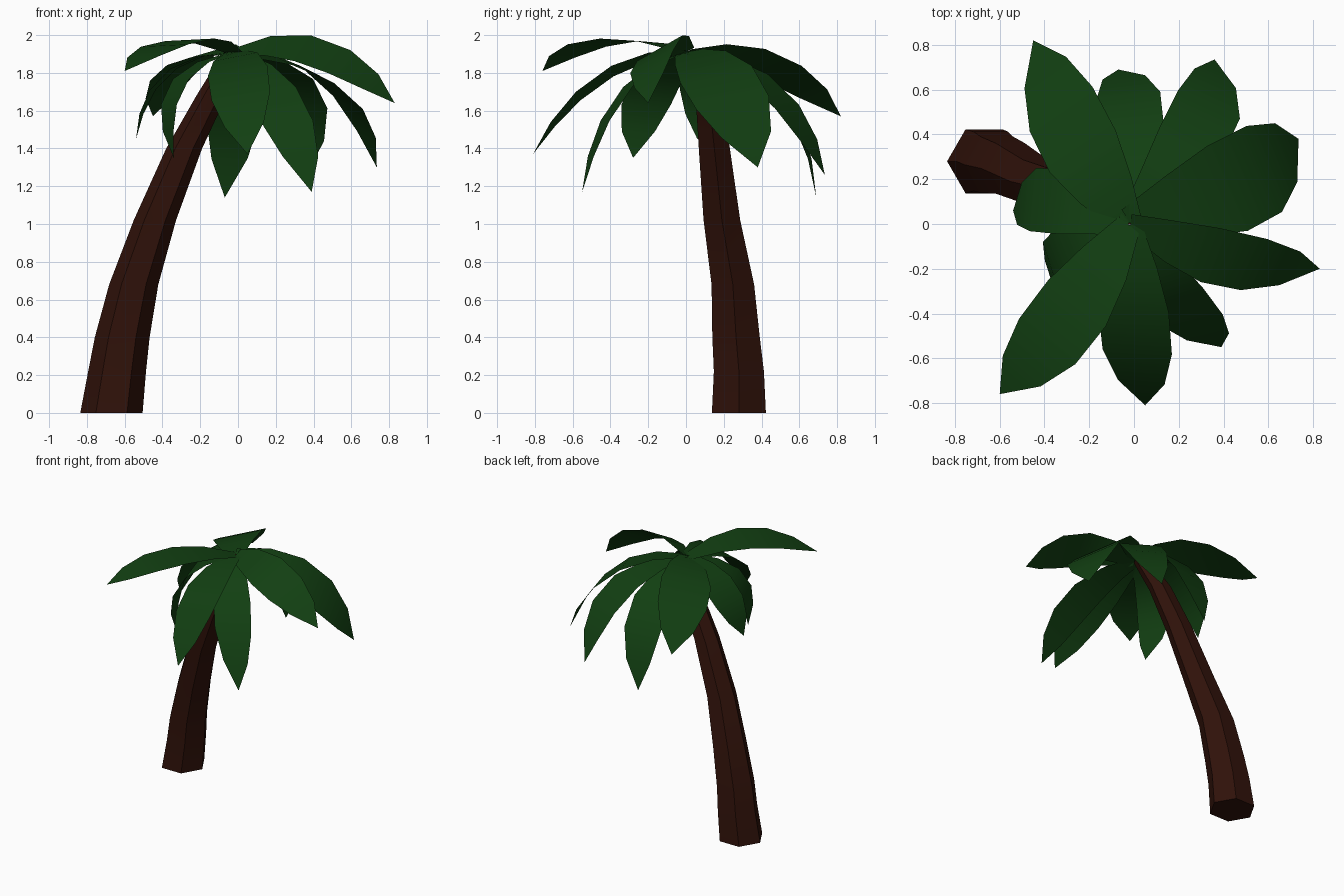
import bpy, math
from mathutils import Vector, Matrix

if "Cube" in bpy.data.objects:
    bpy.data.objects.remove(bpy.data.objects["Cube"])

def material(name, rgb):
    m = bpy.data.materials.new(name)
    m.diffuse_color = (*rgb, 1)
    m.use_nodes = True
    m.node_tree.nodes["Principled BSDF"].inputs["Base Color"].default_value = m.diffuse_color
    return m

def add_mesh(name, verts, faces, mat):
    me = bpy.data.meshes.new(name)
    me.from_pydata(verts, [], faces)
    me.update()
    ob = bpy.data.objects.new(name, me)
    bpy.context.collection.objects.link(ob)
    me.materials.append(mat)
    bpy.context.view_layer.objects.active = ob
    ob.select_set(True)
    bpy.ops.object.shade_smooth_by_angle(angle=math.radians(30))
    ob.select_set(False)
    return ob

green = material("leaf_green", (0.006, 0.05, 0.006))
brown = material("bark_brown", (0.03, 0.006, 0.003))

# Trunk: leaning, tapering six-sided tube (x, y, z, radius)
rings = [(-.67, .28, 0, .165), (-.64, .28, .22, .153), (-.613, .265, .4, .145),
         (-.552, .248, .68, .13), (-.44, .19, 1.02, .112), (-.285, .15, 1.4, .095),
         (-.14, .12, 1.68, .08), (-.03, .05, 1.89, .06)]
N = 6
verts = [(x + r * math.cos(math.tau * i / N), y + r * math.sin(math.tau * i / N), z)
         for x, y, z, r in rings for i in range(N)]
faces = [(k * N + i, k * N + (i + 1) % N, (k + 1) * N + (i + 1) % N, (k + 1) * N + i)
         for k in range(len(rings) - 1) for i in range(N)]
faces += [tuple(reversed(range(N))), tuple(range(len(verts) - N, len(verts)))]
add_mesh("trunk", verts, faces, brown)

# Leaves: drooping blades along a quadratic curve from the crown to a tip
PROFILE = [(0, .35), (.2, .74), (.42, 1), (.65, .98), (.84, .66), (1, 0)]

def leaf(name, tip, half, bend_r, bend_z, roll, shift, yaw):
    tip = Vector(tip)
    out = Vector((tip.x, tip.y, 0)).normalized()
    up = Vector((0, 0, 1))
    left = up.cross(out)
    start = Vector((-.02, 0, 1.91)) + out * .005
    bend = out * bend_r + up * bend_z - left * shift * 2
    across = Matrix.Rotation(yaw, 3, 'Z') @ left
    vs = []
    for t, w in PROFILE:
        c = start * (1 - t) ** 2 + bend * 2 * t * (1 - t) + tip * t * t
        tangent = ((bend - start) * (1 - t) + (tip - bend) * t).normalized()
        normal = tangent.cross(across).normalized()
        side = across * math.cos(roll) + normal * math.sin(roll)
        vs += [c] if w == 0 else [c - side * half * w, c + side * half * w]
    n = len(PROFILE) - 2
    fs = [(2 * k, 2 * k + 2, 2 * k + 3, 2 * k + 1) for k in range(n)]
    fs.append((2 * n, 2 * n + 2, 2 * n + 1))
    add_mesh(name, vs, fs, green)

# tip position, half width, bend distance, bend height, roll, sideways shift, yaw
leaves = [
    ((-.45, .82, 1.57), .18, .46, 1.98, -.25, -.04, 0),
    ((-.07, .69, 1.14), .145, .62, 1.83, 0, .04, 0),
    ((.36, .735, 1.26), .155, .62, 1.88, .1, .075, .1),
    ((.735, .38, 1.30), .215, .62, 1.89, .25, .055, .1),
    ((.83, -.20, 1.64), .145, .45, 2.05, .5, .055, 0),
    ((.39, -.55, 1.17), .145, .47, 1.80, 0, .04, -.45),
    ((.05, -.81, 1.37), .16, .50, 1.90, .2, .02, 0),
    ((-.60, -.76, 1.81), .165, .53, 2.08, .04, -.025, 0),
    ((-.34, -.28, 1.35), .14, .50, 1.82, 0, .075, -.38),
    ((-.54, .06, 1.45), .145, .50, 1.90, 0, .065, 0),
]
for i, args in enumerate(leaves, 1):
    leaf(f"leaf_{i}", *args)
